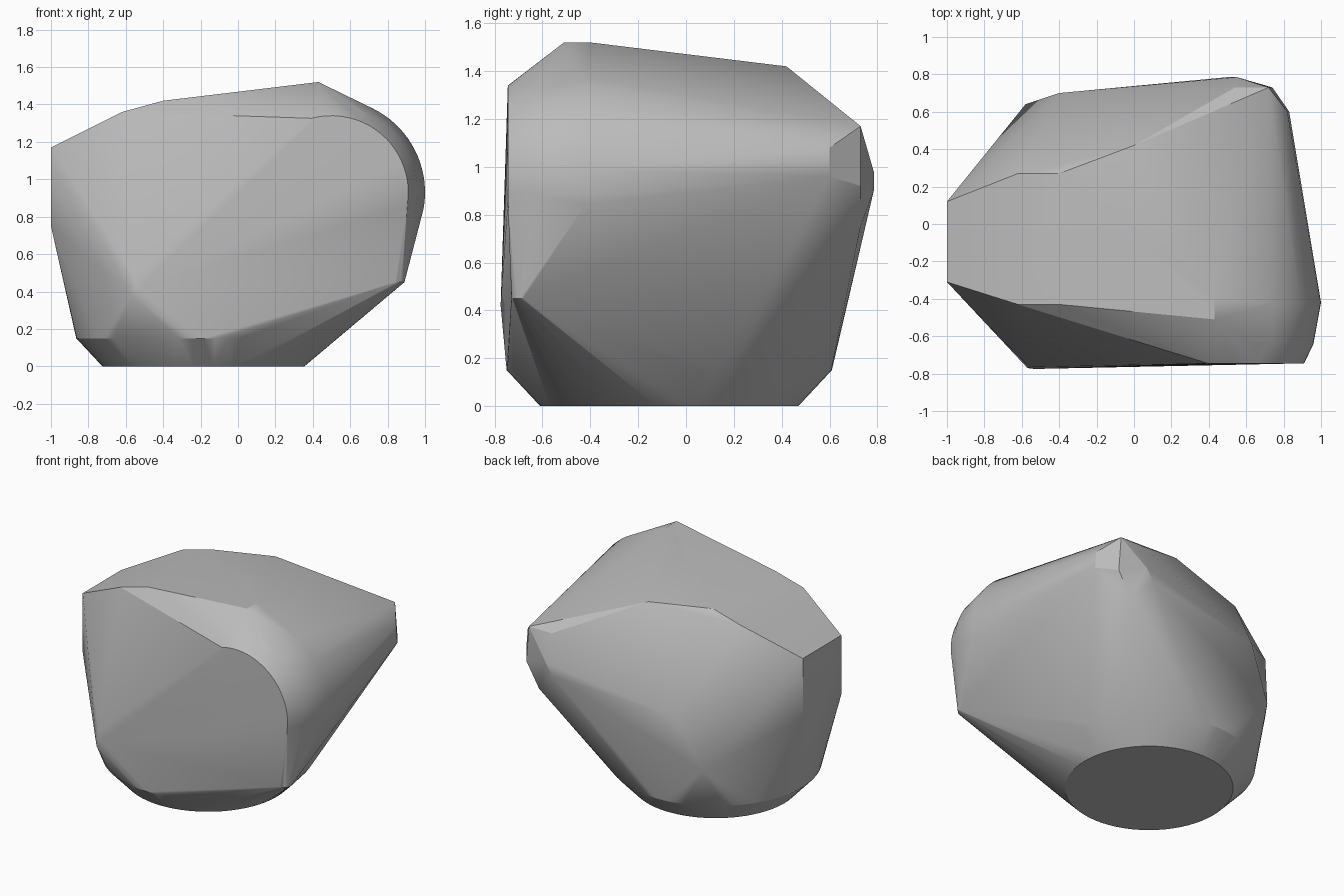
import bpy
import bmesh
from math import cos, sin, radians

cube = bpy.data.objects.get("Cube")
if cube:
    bpy.data.objects.remove(cube, do_unlink=True)

stone = bpy.data.materials.new("stone_grey")
stone.use_nodes = True
grey = (0.5, 0.5, 0.5, 1)
stone.diffuse_color = grey
stone.node_tree.nodes["Principled BSDF"].inputs["Base Color"].default_value = grey


def arc(radius, start, end, steps, place):
    """Points on an arc, placed in space by a function of two offsets."""
    angles = [radians(start + (end - start) * i / steps) for i in range(steps + 1)]
    return [place(radius * cos(a), radius * sin(a)) for a in angles]


points = []

# Round foot: flat bottom circle and a wider ring just above it
for radius, z in ((0.54, 0), (0.68, 0.15)):
    points += arc(radius, 0, 360, 64, lambda u, v: (-0.185 + u, -0.07 + v, z))

# Rounded shoulder on the front left: cylinder with a bevelled rim
for radius, y in ((0.41, -0.745), (0.46, -0.64), (0.5, -0.42)):
    points += arc(radius, -10, 105, 28, lambda u, v: (0.5 + u, y, 0.93 + v))

# Small rounded corners low on the body
for x, y, z, start in ((0.84, -0.68, 0.45, -90), (-0.53, -0.725, 0.42, 180)):
    points += arc(0.05, start, start + 90, 6, lambda u, v: (x + u, y + v, z))
points += [(-0.56, -0.765, 0.49), (-0.57, -0.77, 0.38)]

# Flat side
points += [(-1, y, z) for y in (-0.31, 0.12) for z in (0.75, 1.17)]

# Top plane: front rim, then back rim
points += [(-0.62, -0.43, 1.36), (-0.40, -0.43, 1.42), (0.43, -0.51, 1.52), (0.43, -0.40, 1.52)]
points += [(-0.62, 0.27, 1.36), (-0.40, 0.27, 1.42), (0, 0.42, 1.42)]

# Back corners
points += [(0.54, 0.73, 1.17), (0.72, 0.73, 1.17), (0.83, 0.60, 0.96), (0.82, 0.60, 1.08)]
points += [(0.74, 0.73, 0.92), (0.71, 0.73, 1.075), (0.64, 0.73, 0.75)]
points += [(0.55, 0.785, 0.98), (0.50, 0.785, 0.90)]
points += [(-0.58, 0.64, 0.46), (-0.40, 0.70, 0.81)]

# Skin all the guide points with one convex boulder
bm = bmesh.new()
for p in points:
    bm.verts.new(p)
bmesh.ops.remove_doubles(bm, verts=bm.verts[:], dist=0.001)
hull = bmesh.ops.convex_hull(bm, input=bm.verts[:])
spare = {v for v in hull["geom_interior"] + hull["geom_unused"]
         if isinstance(v, bmesh.types.BMVert) and not v.link_faces}
bmesh.ops.delete(bm, geom=list(spare), context="VERTS")
bmesh.ops.dissolve_limit(bm, angle_limit=radians(0.5), verts=bm.verts[:], edges=bm.edges[:])
bmesh.ops.recalc_face_normals(bm, faces=bm.faces[:])

mesh = bpy.data.meshes.new("boulder")
bm.to_mesh(mesh)
bm.free()
mesh.materials.append(stone)
boulder = bpy.data.objects.new("boulder", mesh)
bpy.context.collection.objects.link(boulder)

bpy.ops.object.select_all(action="DESELECT")
boulder.select_set(True)
bpy.context.view_layer.objects.active = boulder
bpy.ops.object.shade_smooth_by_angle(angle=radians(22))
